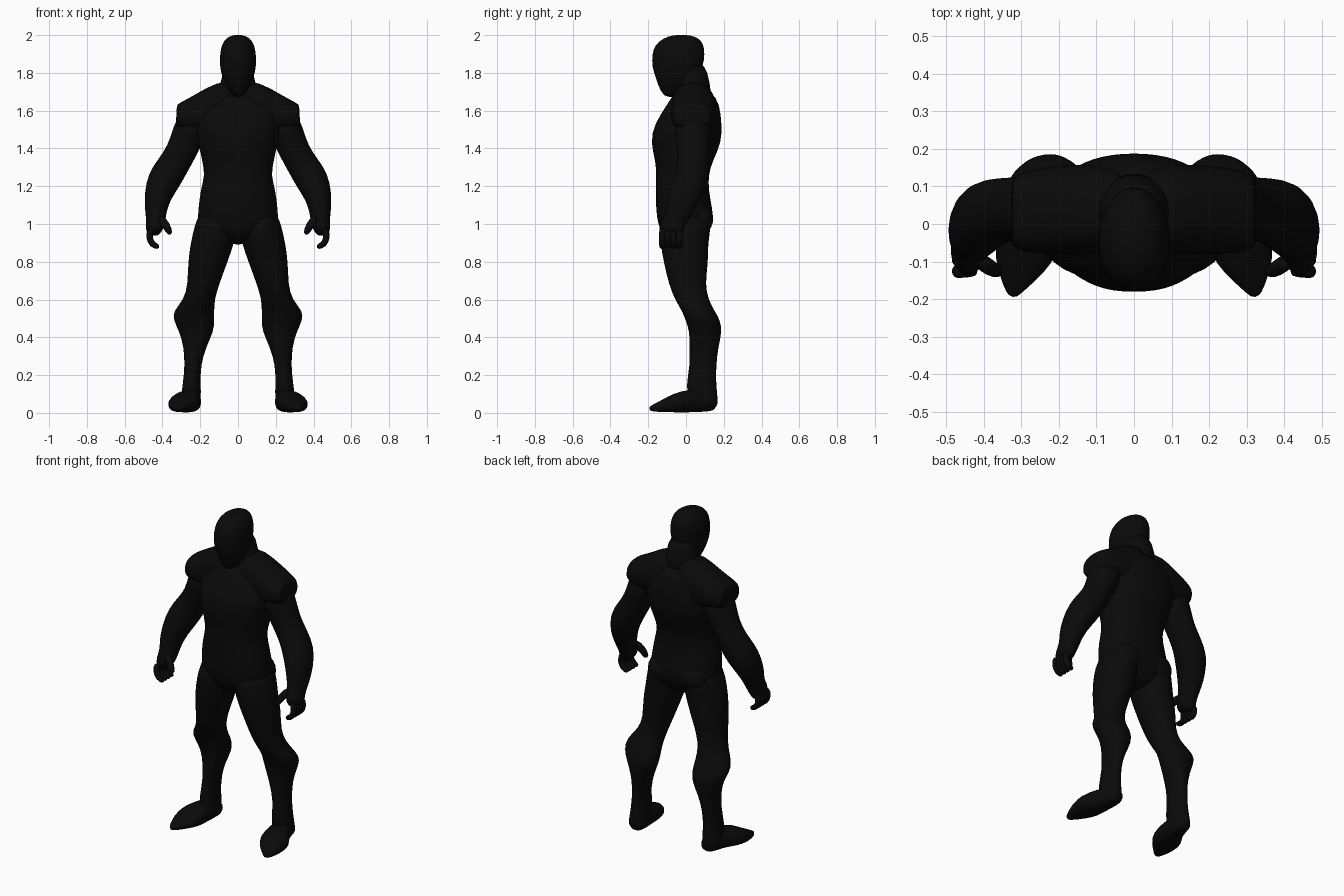
import bpy
import bmesh
import math
from mathutils import Vector

default_cube = bpy.data.objects.get("Cube")
if default_cube:
    bpy.data.objects.remove(default_cube, do_unlink=True)

UNIT = 0.01  # section tables are written in hundredths
FORWARD, UP = Vector((0, 1, 0)), Vector((0, 0, 1))


def make_material(name, colour):
    mat = bpy.data.materials.new(name)
    mat.use_nodes = True
    mat.diffuse_color = colour
    shader = mat.node_tree.nodes["Principled BSDF"]
    shader.inputs["Base Color"].default_value = colour
    shader.inputs["Roughness"].default_value = 0.9
    return mat


BLACK = make_material("soft black", (0.003, 0.003, 0.003, 1))


def loft(name, sections, follow=False, reference=FORWARD, mirrored=True, sides=20, power=2.0):
    """Skin rounded sections (x, y, z, half width, half depth).

    Sections stay level, or turn to face along the path when follow is set."""
    bm = bmesh.new()
    centres = [Vector(s[:3]) * UNIT for s in sections]
    rings = []
    for i, section in enumerate(sections):
        tangent = UP
        if follow:
            tangent = centres[min(i + 1, len(centres) - 1)] - centres[max(i - 1, 0)]
            tangent.normalize()
        across = reference.cross(tangent).normalized()
        deep = tangent.cross(across)
        ring = []
        for k in range(sides):
            angle = math.tau * (k + 0.5) / sides
            c, s = math.cos(angle), math.sin(angle)
            c = math.copysign(abs(c) ** (2 / power), c)
            s = math.copysign(abs(s) ** (2 / power), s)
            offset = across * c * section[3] + deep * s * section[4]
            ring.append(bm.verts.new(centres[i] + offset * UNIT))
        rings.append(ring)
    for low, high in zip(rings, rings[1:]):
        for k in range(sides):
            n = (k + 1) % sides
            bm.faces.new((low[k], low[n], high[n], high[k]))
    bm.faces.new(rings[0])
    bm.faces.new(rings[-1])
    bmesh.ops.recalc_face_normals(bm, faces=bm.faces)
    for face in bm.faces:
        face.smooth = True
    mesh = bpy.data.meshes.new(name)
    bm.to_mesh(mesh)
    bm.free()
    mesh.materials.append(BLACK)
    obj = bpy.data.objects.new(name, mesh)
    bpy.context.collection.objects.link(obj)
    if mirrored:
        mirror = obj.modifiers.new("Mirror", "MIRROR")
        mirror.use_mirror_merge = False
        mirror.use_clip = False
    smooth = obj.modifiers.new("Smooth", "SUBSURF")
    smooth.levels = smooth.render_levels = 1
    return obj


# Torso from crotch to collar
loft("torso", [
    (0, 0, 89, 4, 6),
    (0, -1, 93, 14, 11),
    (0, 0, 100, 22, 15),
    (0, -1, 108, 21, 15),
    (0, -2, 118, 20, 14),
    (0, -2, 126, 17.5, 14),
    (0, -1, 133, 19, 15),
    (0, 0, 143, 21, 19),
    (0, 1, 153, 24, 18),
    (0, 4, 163, 20, 14),
    (0, 4, 171, 9, 10),
], mirrored=False, sides=28, power=2.3)

# Neck and head
loft("neck", [
    (0, 4, 163, 14, 11),
    (0, 3.5, 175, 8.5, 9),
    (0, 3, 186, 8, 7.5),
], mirrored=False)
loft("head", [
    (0, -8, 167, 2.5, 3),
    (0, -6, 171, 5, 8),
    (0, -5, 177, 8.3, 11),
    (0, -4.5, 183, 9.8, 13.7),
    (0, -4, 190, 9.7, 14.2),
    (0, -3.5, 195, 8.7, 13),
    (0, -2.5, 198.5, 6.5, 9.5),
    (0, -2.5, 200.2, 2.5, 4),
], mirrored=False)

# Sloping shoulders with blunt outer ends
loft("shoulder", [
    (0, 4, 162, 14, 11),
    (8, 4, 162, 14, 12),
    (20, 4, 158, 11, 12),
    (29, 3, 157, 8, 11),
    (32, 3, 157.5, 6.5, 9.5),
    (32.7, 3, 157.5, 5.5, 8.5),
], follow=True, power=2.4)

# Arm down to the knuckles
loft("arm", [
    (22, 3, 158, 9, 10),
    (26, 4, 148, 9, 10),
    (30, 4, 138, 8, 8.5),
    (35, 4, 130, 8.5, 8.5),
    (39.5, 2.5, 123, 9, 9.5),
    (42.5, -1, 115, 7.3, 9),
    (43.5, -3.5, 108, 6, 7.5),
    (43.5, -5, 103, 5.2, 6),
    (44, -7.5, 99, 5, 6.5),
    (45.5, -8.2, 94, 3.5, 6),
], follow=True)

# Curled fingers and thumb
for number, name in enumerate(("little", "ring", "middle", "index")):
    y = -3.6 - 3 * number
    loft(name + "_finger", [
        (46, y, 98, 2, 2),
        (47.3, y, 93, 2, 2),
        (45.5, y, 89, 2, 1.9),
        (41.5, y, 87.5, 1.6, 1.6),
    ], follow=True, sides=8)
loft("thumb", [
    (42, -9, 104, 2.5, 2.5),
    (38, -12, 99.5, 2.4, 2.4),
    (35.5, -13, 94, 1.7, 1.7),
], follow=True, sides=8)

# Leg from hip to ankle
loft("leg", [
    (11.5, 0, 108, 9, 13),
    (12, -0.5, 98, 11.3, 14),
    (13.5, -1, 90, 11.7, 12.7),
    (16, 0, 80, 10.6, 12),
    (18.3, 0.5, 68, 8.4, 9.7),
    (20.5, 3, 60, 8.2, 9),
    (23.5, 6.5, 54, 11, 8.7),
    (23.3, 9, 49, 11, 9.3),
    (22, 10.5, 43, 9.2, 8.7),
    (22.8, 9.5, 35, 6, 7.7),
    (24, 9, 25, 4.2, 7),
    (24.5, 8, 15, 4.8, 8),
    (25, 9, 7, 5.5, 8),
    (25.5, 9.5, 2, 5, 7.5),
])

# Buttock swell
loft("buttock", [
    (10, 7, 94, 4, 3),
    (10.5, 7, 98, 9, 7),
    (10.5, 7, 104, 10, 8),
    (10, 6, 111, 7, 6),
])

# Pointed foot, turned slightly outward
loft("foot", [
    (24, 16.5, 3.8, 3.5, 3),
    (24.5, 11, 6, 5.3, 5.5),
    (26, 2, 6.5, 6.3, 6.3),
    (28.5, -5, 5.3, 9, 5.2),
    (30.5, -11, 3.8, 7, 3.5),
    (32, -17, 2.5, 3, 2),
    (32.3, -19.5, 2.2, 1, 1),
], follow=True, reference=UP, power=2.4)
